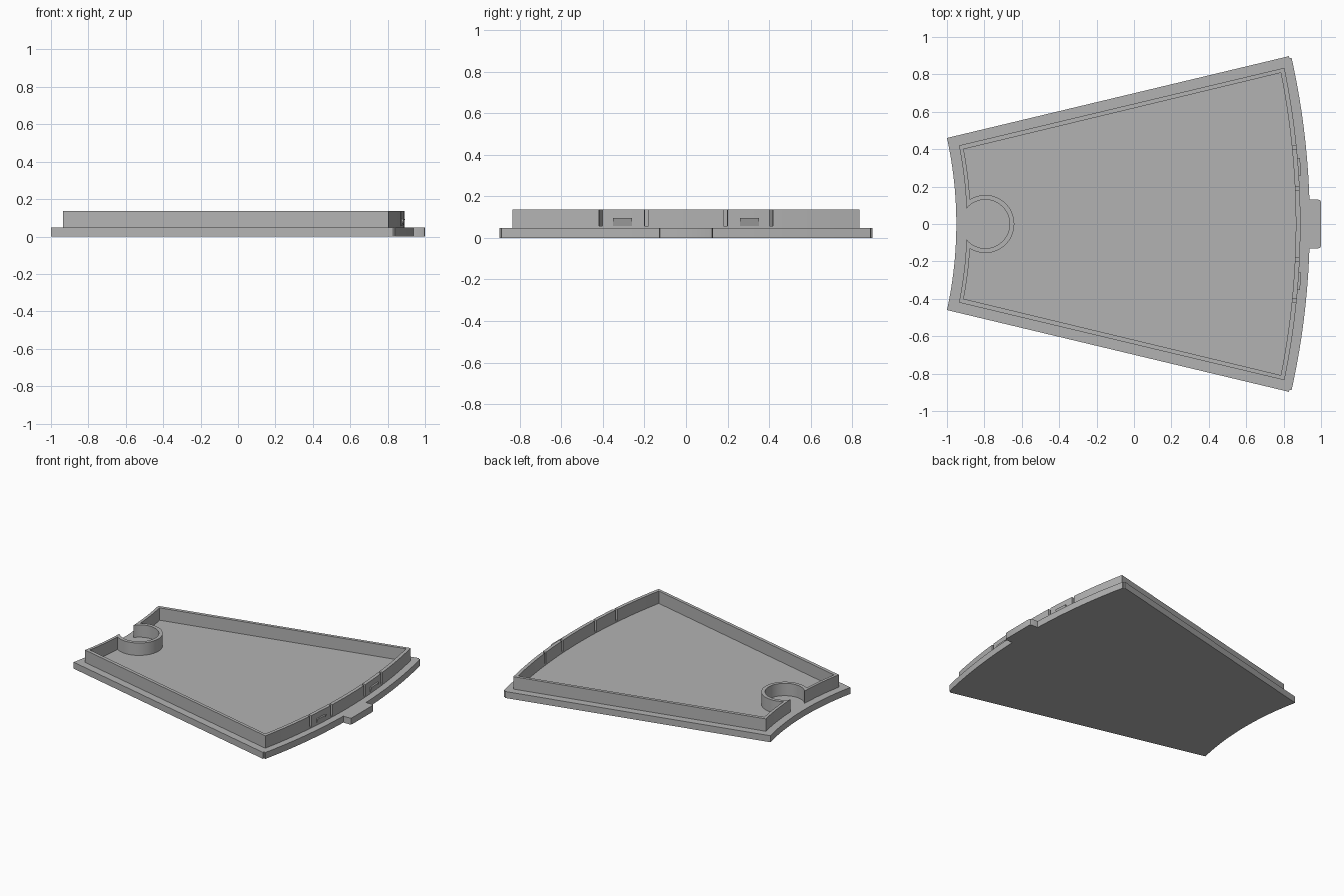
import bpy, bmesh, math
from mathutils import Matrix

if "Cube" in bpy.data.objects:
    bpy.data.objects.remove(bpy.data.objects["Cube"], do_unlink=True)

GREY = (0.45, 0.45, 0.45, 1)
grey = bpy.data.materials.new("mid grey plastic")
grey.use_nodes = True
grey.diffuse_color = GREY
grey.node_tree.nodes["Principled BSDF"].inputs["Base Color"].default_value = GREY

R_IN, R_OUT = 2.14, 4.1          # radii of the inner and outer curved ends
PLATE_TOP, WALL_TOP = 0.047, 0.137
RING_X = -0.795                  # centre of the round pocket


def finish(bm, name):
    bmesh.ops.recalc_face_normals(bm, faces=bm.faces)
    mesh = bpy.data.meshes.new(name)
    bm.to_mesh(mesh)
    bm.free()
    obj = bpy.data.objects.new(name, mesh)
    bpy.context.collection.objects.link(obj)
    mesh.materials.append(grey)
    return obj


def smooth(obj):
    bpy.ops.object.select_all(action='DESELECT')
    obj.select_set(True)
    bpy.context.view_layer.objects.active = obj
    bpy.ops.object.shade_smooth_by_angle(angle=math.radians(30))


def arc(mid_x, radius, y0, y1, n):
    """Points on a shallow arc bulging toward +x."""
    ys = [y0 + (y1 - y0) * i / n for i in range(n + 1)]
    return [(mid_x - radius + math.sqrt(radius ** 2 - y * y), y) for y in ys]


def extrude(bm, face, height):
    up = bmesh.ops.extrude_face_region(bm, geom=[face])
    verts = [v for v in up["geom"] if isinstance(v, bmesh.types.BMVert)]
    bmesh.ops.translate(bm, verts=verts, vec=(0, 0, height))


# Base plate with the pull tab in its outline
right = arc(0.94, R_OUT, -0.9, -0.13, 16)
tab = [(0.985, -0.13), (0.996, -0.126), (1.0, -0.115)]
lower = right + tab
outline = lower + [(x, -y) for x, y in reversed(lower)]
outline += arc(-0.95, R_IN, 0.46, -0.46, 24)
bm = bmesh.new()
base = bm.faces.new([bm.verts.new((x, y, 0)) for x, y in outline])
extrude(bm, base, PLATE_TOP)
corners = [e for e in bm.edges if abs(e.verts[0].co.z - e.verts[1].co.z) > 0.01
           and abs(e.verts[0].co.y) > 0.89]
bmesh.ops.bevel(bm, geom=corners, offset=0.012, segments=3, affect='EDGES')
smooth(finish(bm, "base_plate"))


# Raised rim: two matching outlines that wrap around the round pocket
def rim_outline(right_mid, right_y, left_mid, left_y, ring_r, ring_y):
    pts = arc(right_mid, R_OUT, -right_y, right_y, 40)
    pts += arc(left_mid, R_IN, left_y, ring_y, 10)
    start = math.pi - math.asin(ring_y / ring_r)
    for i in range(1, 48):
        a = start * (1 - 2 * i / 48)
        pts.append((RING_X + ring_r * math.cos(a), ring_r * math.sin(a)))
    return pts + arc(left_mid, R_IN, -ring_y, -left_y, 10)


outer = rim_outline(0.89, 0.835, -0.894, 0.42, 0.13, 0.08)
inner = rim_outline(0.865, 0.808, -0.873, 0.40, 0.155, 0.13)
bm = bmesh.new()
loops = [[bm.verts.new((x, y, z)) for x, y in pts]
         for pts, z in ((outer, PLATE_TOP - 0.005), (outer, WALL_TOP),
                        (inner, WALL_TOP), (inner, PLATE_TOP - 0.005))]
n = len(outer)
for k in range(4):
    a, b = loops[k], loops[(k + 1) % 4]
    for i in range(n):
        j = (i + 1) % n
        bm.faces.new((a[i], a[j], b[j], b[i]))
rim = finish(bm, "raised_rim")


def on_outer_end(y):
    """Place local +x outward on the rim's outer curved end at y."""
    turn = Matrix.Rotation(math.asin(y / R_OUT), 4, 'Z')
    return Matrix.Translation((0.89 - R_OUT, 0, 0)) @ turn @ Matrix.Translation((R_OUT, 0, 0))


# Slots either side of each snap clip
bm = bmesh.new()
for y in (-0.41, -0.19, 0.19, 0.41):
    box = Matrix.Translation((-0.012, 0, 0.107)) @ Matrix.Diagonal((0.08, 0.018, 0.1, 1))
    bmesh.ops.create_cube(bm, size=1, matrix=on_outer_end(y) @ box)
cutter = finish(bm, "slot_cutter")
cutter.hide_render = True
mod = rim.modifiers.new("slots", 'BOOLEAN')
mod.operation = 'DIFFERENCE'
mod.solver = 'EXACT'
mod.object = cutter
bpy.context.view_layer.objects.active = rim
bpy.ops.object.modifier_apply(modifier=mod.name)
bpy.data.objects.remove(cutter, do_unlink=True)
smooth(rim)

# Wedge-shaped catches on the clips
for side, y in (("right", -0.305), ("left", 0.305)):
    bm = bmesh.new()
    profile = [(-0.005, 0.058), (0, 0.058), (0.012, 0.095), (-0.005, 0.095)]
    ends = [[bm.verts.new((x, w, z)) for x, z in profile] for w in (-0.046, 0.046)]
    for end in ends:
        bm.faces.new(end)
    for i in range(4):
        j = (i + 1) % 4
        bm.faces.new((ends[0][i], ends[0][j], ends[1][j], ends[1][i]))
    bm.transform(on_outer_end(y))
    finish(bm, side + "_clip_catch")
